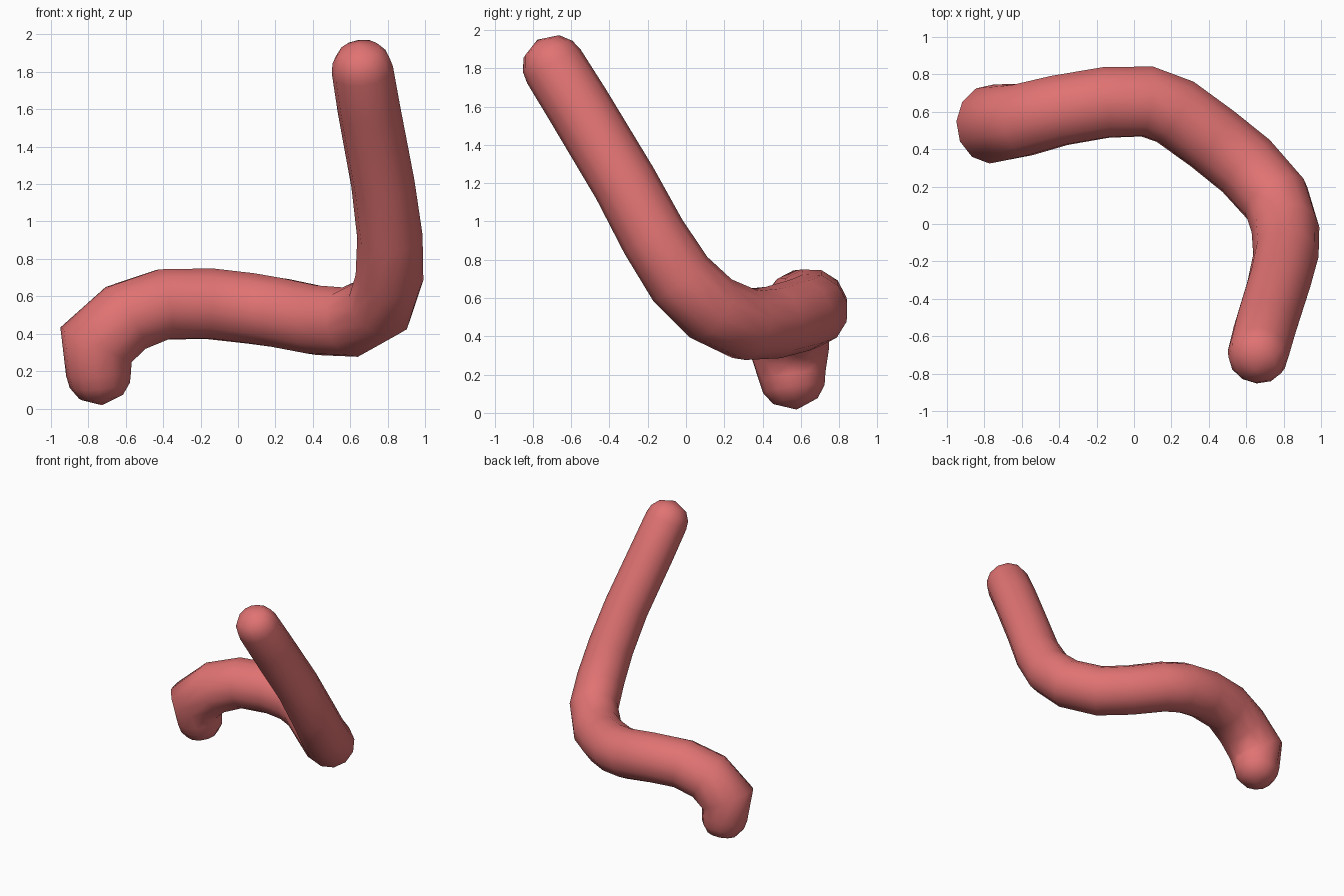
import bpy, bmesh, math
from mathutils import Vector

if "Cube" in bpy.data.objects:
    bpy.data.objects.remove(bpy.data.objects["Cube"])

SIDES = 12
# centre line and radius, from the upper tip to the hooked lower tip
PATH = [
    ((0.665, -0.69, 1.81), 0.165), ((0.70, -0.56, 1.60), 0.168),
    ((0.775, -0.32, 1.20), 0.170), ((0.812, -0.17, 0.92), 0.175),
    ((0.81, -0.03, 0.70), 0.182), ((0.76, 0.13, 0.545), 0.187),
    ((0.60, 0.31, 0.462), 0.190), ((0.42, 0.455, 0.472), 0.190),
    ((0.22, 0.60, 0.512), 0.192), ((0.07, 0.655, 0.535), 0.194),
    ((-0.15, 0.65, 0.56), 0.194), ((-0.40, 0.607, 0.557), 0.194),
    ((-0.60, 0.555, 0.485), 0.200), ((-0.76, 0.535, 0.34), 0.212),
    ((-0.745, 0.555, 0.19), 0.175),
]
pts = [Vector(p) for p, r in PATH]
rad = [r for p, r in PATH]
n = len(pts)


def tangent(i):
    return (pts[min(i + 1, n - 1)] - pts[max(i - 1, 0)]).normalized()


bm = bmesh.new()
rings = []


def ring(c, u, v, r):
    rings.append([bm.verts.new(c + r * (u * math.cos(a) + v * math.sin(a)))
                  for a in (2 * math.pi * k / SIDES for k in range(SIDES))])


# tube with rounded ends, the frame carried along the path
u = Vector((1, 0, 0))
CAP = (0.38, 0.74)
for i in range(n):
    t = tangent(i)
    u = (u - t * u.dot(t)).normalized()
    v = t.cross(u)
    if i == 0:
        start = bm.verts.new(pts[0] - t * rad[0])
        for s in reversed(CAP[:]):
            ring(pts[0] - t * rad[0] * s, u, v, rad[0] * math.sqrt(1 - s * s))
    ring(pts[i], u, v, rad[i])
    if i == n - 1:
        for s in CAP:
            ring(pts[i] + t * rad[i] * s, u, v, rad[i] * math.sqrt(1 - s * s))
        end = bm.verts.new(pts[i] + t * rad[i])

for a, b in zip(rings, rings[1:]):
    for k in range(SIDES):
        j = (k + 1) % SIDES
        bm.faces.new((a[k], a[j], b[j], b[k]))
for k in range(SIDES):
    j = (k + 1) % SIDES
    bm.faces.new((start, rings[0][j], rings[0][k]))
    bm.faces.new((end, rings[-1][k], rings[-1][j]))
bmesh.ops.recalc_face_normals(bm, faces=bm.faces)
for f in bm.faces:
    f.smooth = True

mesh = bpy.data.meshes.new("bent_tube")
bm.to_mesh(mesh)
bm.free()
tube = bpy.data.objects.new("bent_tube", mesh)
bpy.context.collection.objects.link(tube)

# soft red
mat = bpy.data.materials.new("soft_red")
mat.diffuse_color = (0.75, 0.17, 0.17, 1)
mat.use_nodes = True
mat.node_tree.nodes["Principled BSDF"].inputs["Base Color"].default_value = mat.diffuse_color
mesh.materials.append(mat)
